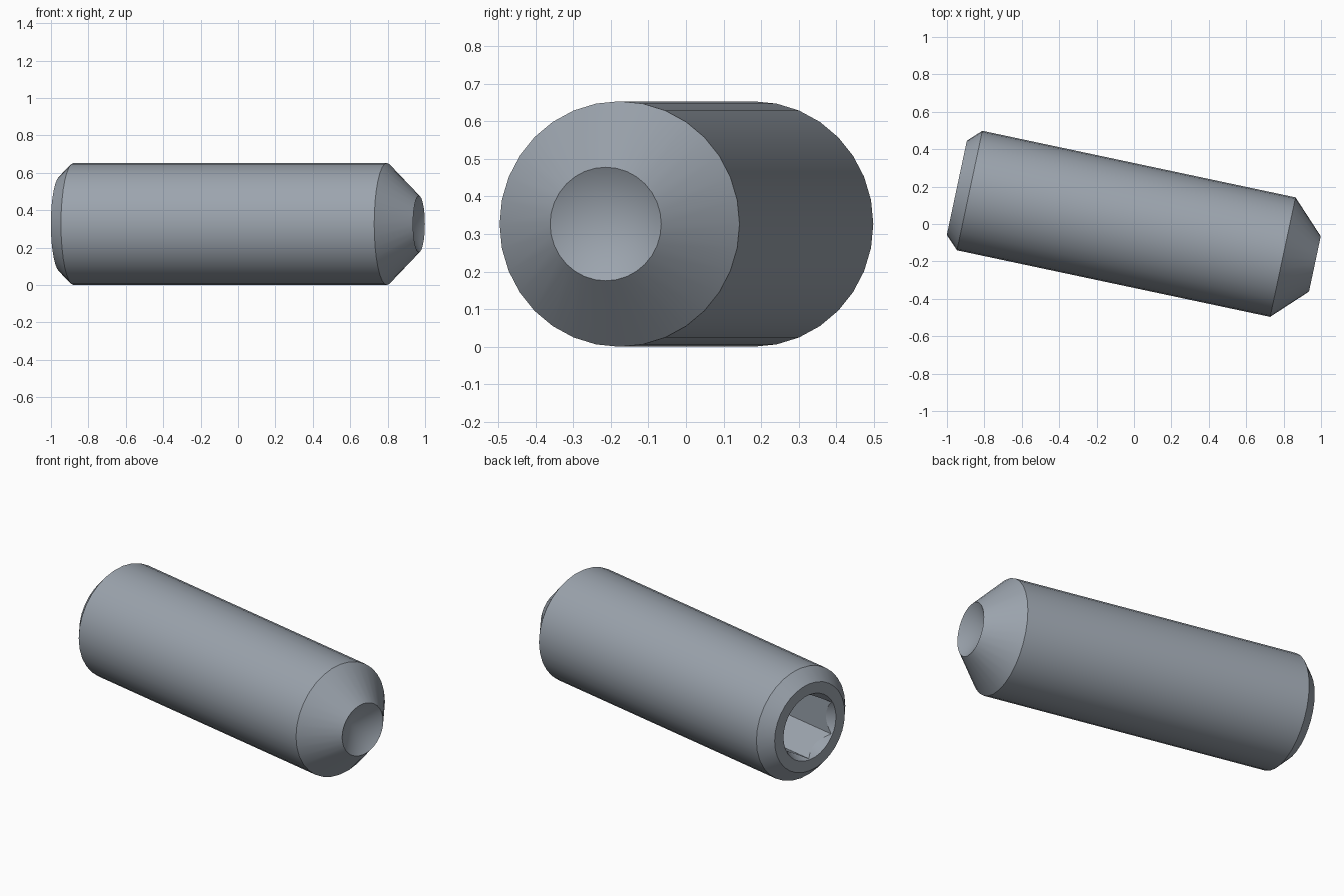
import bpy, bmesh, math
from mathutils import Matrix

cube = bpy.data.objects.get("Cube")
if cube:
    bpy.data.objects.remove(cube, do_unlink=True)

steel = bpy.data.materials.new("blue_grey_steel")
steel.use_nodes = True
colour = (0.33, 0.37, 0.42, 1)
steel.diffuse_color = colour
steel.node_tree.nodes["Principled BSDF"].inputs["Base Color"].default_value = colour

HALF = 0.9785      # half of the screw length
RADIUS = 0.3265    # body radius
PLACE = Matrix.Translation((0.01, -0.01, RADIUS)) @ Matrix.Rotation(math.radians(-12), 4, "Z")


def lathe(name, profile, sides):
    """Closed solid turned about local x; the profile is (x, radius) pairs."""
    bm = bmesh.new()
    rings = []
    for x, r in profile:
        count = sides if r else 1
        angles = [2 * math.pi * i / sides for i in range(count)]
        rings.append([bm.verts.new((x, r * math.sin(a), r * math.cos(a))) for a in angles])
    for a, b in zip(rings, rings[1:]):
        for i in range(sides):
            j = (i + 1) % sides
            corners = [a[i % len(a)], a[j % len(a)], b[j % len(b)], b[i % len(b)]]
            bm.faces.new(list(dict.fromkeys(corners)))
    for end in (rings[0], rings[-1]):
        if len(end) > 1:
            bm.faces.new(end)
    bmesh.ops.recalc_face_normals(bm, faces=bm.faces)
    mesh = bpy.data.meshes.new(name)
    bm.to_mesh(mesh)
    bm.free()
    mesh.materials.append(steel)
    obj = bpy.data.objects.new(name, mesh)
    obj.matrix_world = PLACE
    bpy.context.collection.objects.link(obj)
    return obj


# Body with a chamfered socket end and a tapered, hollow cup point
body = lathe("set_screw_body", [
    (-HALF, 0.258),
    (-HALF + 0.07, RADIUS),
    (HALF - 0.175, RADIUS),
    (HALF, 0.151),
    (HALF - 0.09, 0),
], 32)

# Cutters: hexagonal socket with a drilled bottom, and its countersink
hexagon = lathe("socket_cutter", [(-HALF - 0.1, 0.189), (-HALF + 0.45, 0.189)], 6)
drill = lathe("drill_cutter", [(-HALF + 0.4, 0.155), (-HALF + 0.45, 0.155),
                               (-HALF + 0.54, 0)], 32)
countersink = lathe("countersink_cutter", [(-HALF - 0.02, 0.205), (-HALF + 0.155, 0.1)], 32)

bpy.ops.object.select_all(action="DESELECT")
bpy.context.view_layer.objects.active = body
body.select_set(True)
for cutter in (hexagon, drill, countersink):
    cutter.hide_render = True
    cut = body.modifiers.new(cutter.name, "BOOLEAN")
    cut.operation = "DIFFERENCE"
    cut.solver = "EXACT"
    cut.object = cutter
    bpy.ops.object.modifier_apply(modifier=cut.name)
    bpy.data.objects.remove(cutter, do_unlink=True)

bpy.ops.object.shade_smooth_by_angle(angle=math.radians(25))
